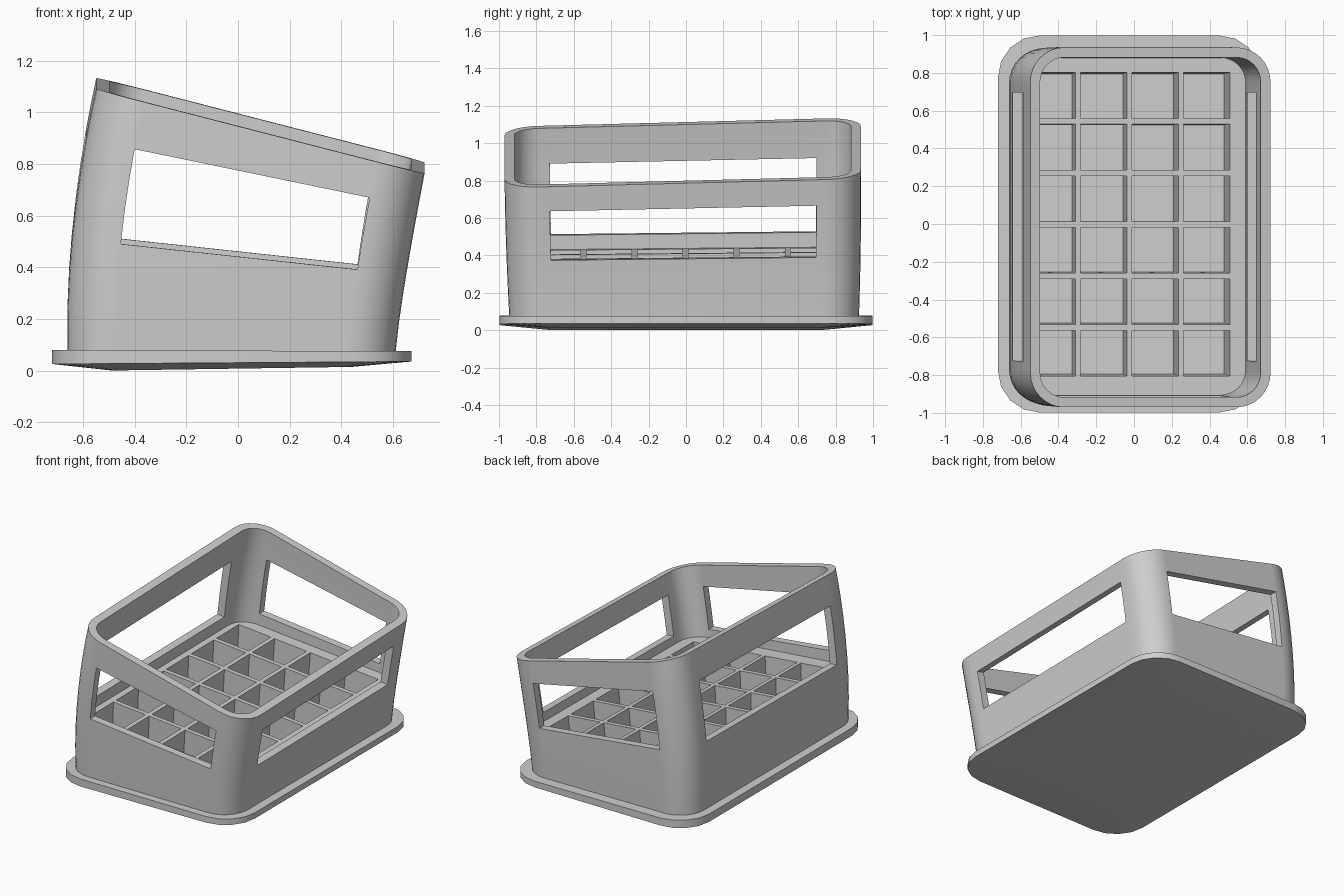
import bpy, bmesh, math

default = bpy.data.objects.get("Cube")
if default:
    bpy.data.objects.remove(default)

grey = bpy.data.materials.new("plain_grey")
grey.use_nodes = True
colour = (0.62, 0.62, 0.62, 1)
grey.diffuse_color = colour
grey.node_tree.nodes["Principled BSDF"].inputs["Base Color"].default_value = colour

HALF_X, HALF_Y, WALL = 0.636, 0.935, 0.052
SILL, HEAD = 0.42, 0.803


def lean(u, v, t):
    """Place a point of the straight crate in the leaning, slope-topped crate."""
    x = -0.025 + 0.112 * t ** 1.55 + u * (1 + 0.076 * t * (1 - t))
    y = -0.01 - 0.0075 * t + v * (1 + 0.0187 * (1 - (1 - t) ** 2))
    return x, y, 0.075 + t * (0.8965 - 0.257 * x + 0.026 * y)


def rounded_ring(hx, hy, r, seg, cuts=None):
    """Rounded rectangle, optionally with two extra points on each side."""
    points = []
    signs = [(1, 1), (-1, 1), (-1, -1), (1, -1)]
    for k, (sx, sy) in enumerate(signs):
        for i in range(seg + 1):
            a = math.pi / 2 * (k + i / seg)
            points.append((sx * (hx - r) + r * math.cos(a),
                           sy * (hy - r) + r * math.sin(a)))
        if cuts:
            wx, wy = cuts
            if k % 2 == 0:
                points += [(sx * wx, sy * hy), (-sx * wx, sy * hy)]
            else:
                points += [(sx * hx, sy * wy), (sx * hx, -sy * wy)]
    return points


def finish(bm, name, recalc=True):
    if recalc:
        bmesh.ops.recalc_face_normals(bm, faces=bm.faces[:])
    mesh = bpy.data.meshes.new(name)
    bm.to_mesh(mesh)
    bm.free()
    mesh.materials.append(grey)
    obj = bpy.data.objects.new(name, mesh)
    bpy.context.collection.objects.link(obj)
    bpy.ops.object.select_all(action='DESELECT')
    obj.select_set(True)
    bpy.context.view_layer.objects.active = obj
    bpy.ops.object.shade_smooth_by_angle(angle=math.radians(30))
    return obj


# Walls: outer and inner sheets with four window openings, joined at every edge
def build_walls():
    bm = bmesh.new()
    seg, radius, cuts = 8, 0.18, (0.45, 0.7)
    levels = [0, 0.15, 0.3, SILL, 0.55, 0.68, HEAD, 0.9, 1]
    outer = rounded_ring(HALF_X, HALF_Y, radius, seg, cuts)
    inner = rounded_ring(HALF_X - WALL, HALF_Y - WALL, radius - WALL, seg, cuts)
    sheets = [[[bm.verts.new(lean(u, v, t)) for u, v in ring] for t in levels]
              for ring in (outer, inner)]
    n, side = len(outer), seg + 3
    partner = {}
    for row_a, row_b in zip(*sheets):
        partner.update(zip(row_a, row_b))
    outer_faces = []
    for j in range(len(levels) - 1):
        for i in range(n):
            if i % side == seg + 1 and SILL <= levels[j] < HEAD:
                continue
            k = (i + 1) % n
            for s, rows in enumerate(sheets):
                face = bm.faces.new((rows[j][i], rows[j][k],
                                     rows[j + 1][k], rows[j + 1][i]))
                if s == 0:
                    outer_faces.append(face)
    rim_edges = {e for f in outer_faces for e in f.edges if len(e.link_faces) == 1}
    for e in rim_edges:
        a, b = e.verts
        bm.faces.new((a, b, partner[b], partner[a]))
    # Drop unused points inside the openings
    loose = [v for v in bm.verts if not v.link_faces]
    bmesh.ops.delete(bm, geom=loose, context='VERTS')
    finish(bm, "crate_walls")


# Divider: flat deck with four by six deep square pockets
def build_divider():
    bm = bmesh.new()
    top, floor = 0.345, 0.01
    ex, ey = HALF_X - WALL + 0.012, HALF_Y - WALL + 0.012
    us, vs = [-ex], [-ey]
    for i in range(4):
        c = 0.268 * (i - 1.5) - 0.02
        us += [c - 0.12, c + 0.12]
    for i in range(6):
        c = 0.27 * (i - 2.5) + 0.01
        vs += [c - 0.12, c + 0.12]
    us.append(ex)
    vs.append(ey)

    def plan(i, j):
        u, v = us[i], vs[j]
        if i in (0, len(us) - 1) and j in (0, len(vs) - 1):
            u -= math.copysign(0.04, u)
            v -= math.copysign(0.04, v)
        return u, v

    deck = {(i, j): bm.verts.new(lean(*plan(i, j), top))
            for i in range(len(us)) for j in range(len(vs))}
    for i in range(len(us) - 1):
        for j in range(len(vs) - 1):
            keys = [(i, j), (i + 1, j), (i + 1, j + 1), (i, j + 1)]
            upper = [deck[k] for k in keys]
            if i % 2 == 0 or j % 2 == 0:
                bm.faces.new(upper)
                continue
            lower = [bm.verts.new(lean(*plan(*k), floor)) for k in keys]
            bm.faces.new(lower)
            for a in range(4):
                b = (a + 1) % 4
                bm.faces.new((upper[a], upper[b], lower[b], lower[a]))
    finish(bm, "pocket_divider", recalc=False)


# Base: rounded plate with a slightly domed underside
def build_base():
    bm = bmesh.new()
    cx, seg = -0.024, 4
    rim = rounded_ring(0.696, 0.998, 0.22, seg)
    dome = rounded_ring(0.465, 0.735, 0.1, seg)
    rows = [
        [bm.verts.new((cx + x, y, 0.077 - 0.003 * x)) for x, y in rim],
        [bm.verts.new((cx + x, y, 0.03 + 0.007 * x)) for x, y in rim],
        [bm.verts.new((cx + x, y, 0.007 + 0.015 * x)) for x, y in dome],
    ]
    bm.faces.new(rows[0])
    bm.faces.new(rows[2])
    n = len(rim)
    for upper, lower in zip(rows, rows[1:]):
        for i in range(n):
            k = (i + 1) % n
            bm.faces.new((upper[i], upper[k], lower[k], lower[i]))
    finish(bm, "base_plate")


build_walls()
build_divider()
build_base()
